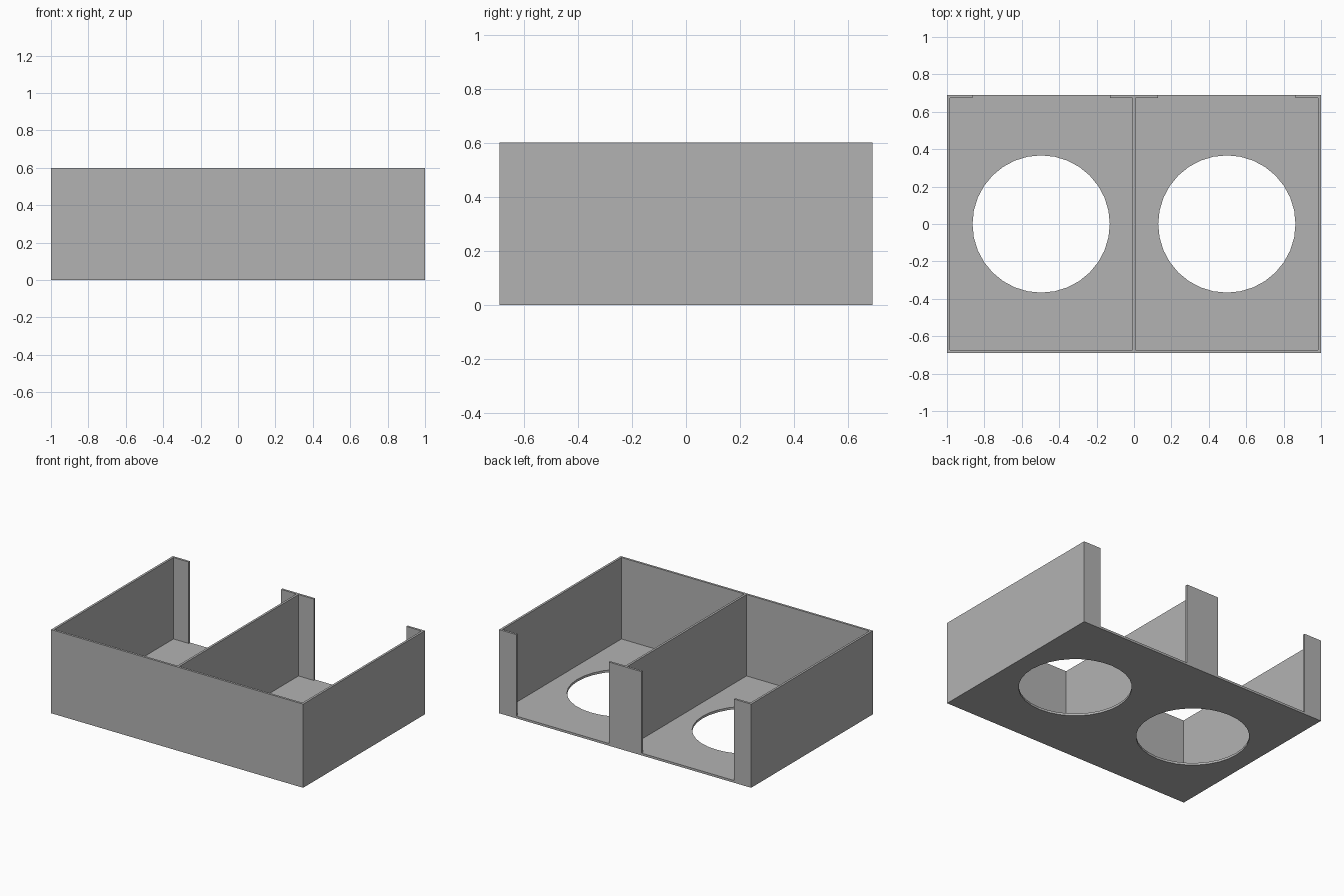
import bpy
import math

if "Cube" in bpy.data.objects:
    bpy.data.objects.remove(bpy.data.objects["Cube"])

HALF_DEPTH = 0.69
HEIGHT = 0.6
WALL = 0.016
HOLE_X, HOLE_R = 0.4965, 0.367


def box(name, x0, x1, y0, y1, z0, z1):
    bpy.ops.mesh.primitive_cube_add(
        size=1, location=((x0 + x1) / 2, (y0 + y1) / 2, (z0 + z1) / 2))
    ob = bpy.context.object
    ob.name = name
    ob.scale = (x1 - x0, y1 - y0, z1 - z0)
    bpy.ops.object.transform_apply(location=True, rotation=False, scale=True)
    return ob


def cut(target, cutter):
    mod = target.modifiers.new("cut", "BOOLEAN")
    mod.operation = "DIFFERENCE"
    mod.solver = "EXACT"
    mod.object = cutter
    bpy.context.view_layer.objects.active = target
    bpy.ops.object.modifier_apply(modifier=mod.name)
    bpy.data.objects.remove(cutter)


# Outer block that becomes the two-bay tray
tray = box("two_bay_tray", -1, 1, -HALF_DEPTH, HALF_DEPTH, 0, HEIGHT)

for side in (-1, 1):
    # Compartment, leaving floor, walls and centre divider
    inner, outer = sorted((side * WALL / 2, side * (1 - WALL)))
    inside = HALF_DEPTH - WALL
    cut(tray, box("bay_cutter", inner, outer, -inside, inside, WALL, 1))

    # Open back between the narrow corner flanges
    cut(tray, box("back_cutter", side * HOLE_X - HOLE_R, side * HOLE_X + HOLE_R,
                  inside - 0.1, 1, WALL, 1))

    # Round hole through the floor
    bpy.ops.mesh.primitive_cylinder_add(
        vertices=32, radius=HOLE_R, depth=0.2, location=(side * HOLE_X, 0, 0),
        rotation=(0, 0, math.pi / 2))
    cut(tray, bpy.context.object)

# Single grey finish
grey = bpy.data.materials.new("plain_grey")
grey.use_nodes = True
colour = (0.45, 0.45, 0.45, 1)
grey.diffuse_color = colour
grey.node_tree.nodes["Principled BSDF"].inputs["Base Color"].default_value = colour
tray.data.materials.clear()
tray.data.materials.append(grey)
for face in tray.data.polygons:
    face.material_index = 0
